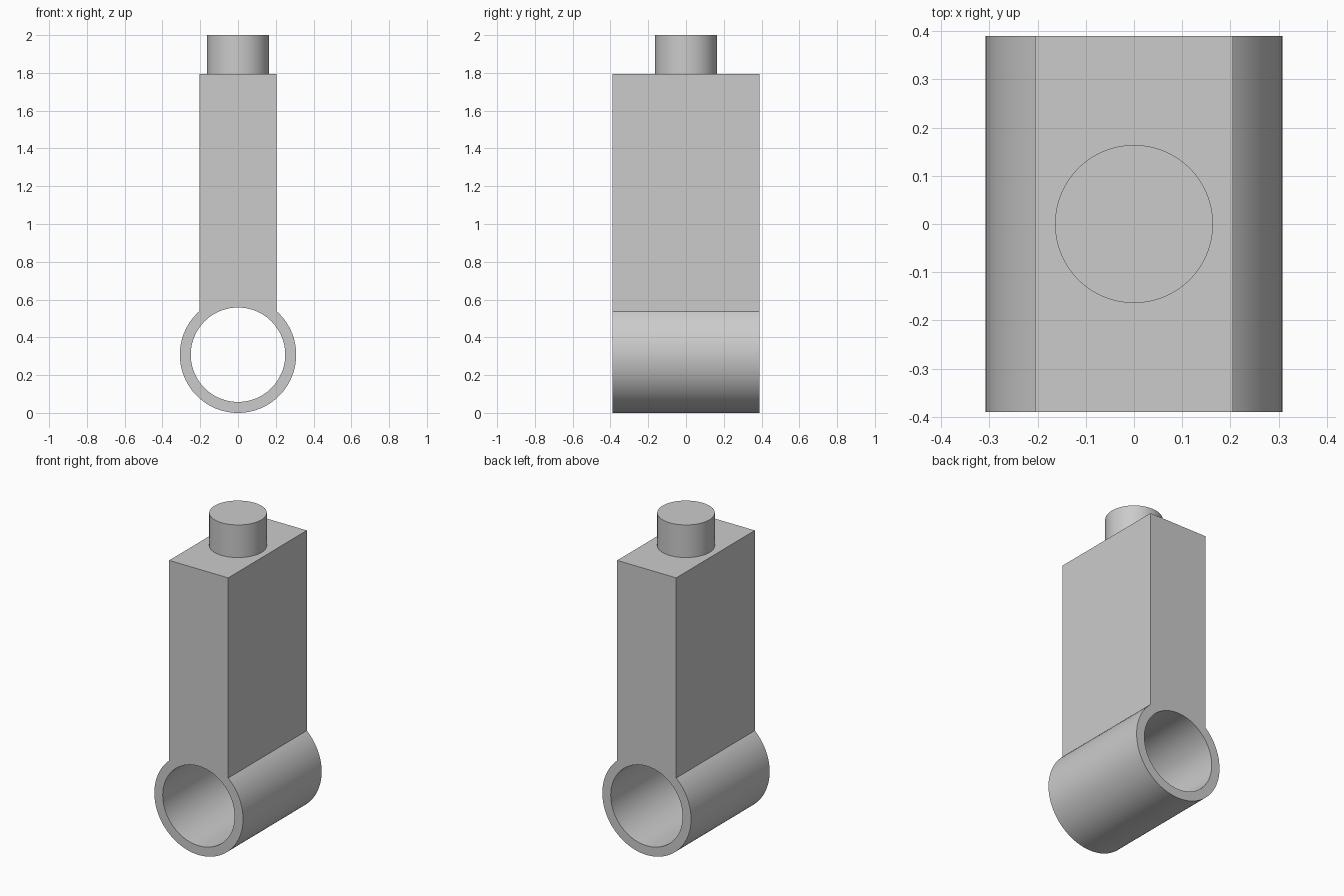
import bpy
import bmesh
from math import asin, cos, sin, pi, radians
from mathutils import Vector

RING_R, HOLE_R = 0.308, 0.25      # ring radii; the ring rests on the ground
HALF_W, HALF_D = 0.205, 0.39      # half width and half depth of the post
POST_TOP, TOP = 1.795, 2.0
PEG_R = 0.164
SEGMENTS = 96

cube = bpy.data.objects.get("Cube")
if cube:
    bpy.data.objects.remove(cube, do_unlink=True)

# Single grey material
grey = bpy.data.materials.new("light grey")
grey.use_nodes = True
colour = (0.6, 0.6, 0.6, 1)
grey.diffuse_color = colour
grey.node_tree.nodes["Principled BSDF"].inputs["Base Color"].default_value = colour


def arc(radius, start, sweep, count):
    """Points of an arc around the ring axis, on the front plane."""
    angles = [start + sweep * i / count for i in range(count + 1)]
    return [Vector((radius * cos(a), -HALF_D, RING_R + radius * sin(a))) for a in angles]


def add_loop(bm, points):
    verts = [bm.verts.new(p) for p in points]
    return [bm.edges.new((v, verts[i - 1])) for i, v in enumerate(verts)]


def finish(bm, name):
    bmesh.ops.recalc_face_normals(bm, faces=bm.faces[:])
    mesh = bpy.data.meshes.new(name)
    bm.to_mesh(mesh)
    bm.free()
    mesh.materials.append(grey)
    obj = bpy.data.objects.new(name, mesh)
    bpy.context.collection.objects.link(obj)
    bpy.ops.object.select_all(action="DESELECT")
    obj.select_set(True)
    bpy.context.view_layer.objects.active = obj
    bpy.ops.object.shade_smooth_by_angle(angle=radians(30))
    return obj


# Post and ring: one keyhole outline with a round hole, extruded front to back
join = pi / 2 - asin(HALF_W / RING_R)
outline = arc(RING_R, pi - join, pi + 2 * join, SEGMENTS)
outline += [Vector((x, -HALF_D, POST_TOP)) for x in (HALF_W, -HALF_W)]
hole = arc(HOLE_R, 0, 2 * pi, SEGMENTS)[:-1]

bm = bmesh.new()
edges = add_loop(bm, outline) + add_loop(bm, hole)
bmesh.ops.triangle_fill(bm, edges=edges, use_beauty=True, normal=(0, -1, 0))
front = bm.faces[:]
extruded = bmesh.ops.extrude_face_region(bm, geom=front, use_keep_orig=True)
back = [g for g in extruded["geom"] if isinstance(g, bmesh.types.BMVert)]
bmesh.ops.translate(bm, verts=back, vec=(0, 2 * HALF_D, 0))
finish(bm, "post_with_ring")

# Round peg on top of the post
bm = bmesh.new()
bmesh.ops.create_cone(bm, cap_ends=True, segments=64, radius1=PEG_R, radius2=PEG_R,
                      depth=TOP - POST_TOP)
bmesh.ops.translate(bm, verts=bm.verts[:], vec=(0, 0, (TOP + POST_TOP) / 2))
finish(bm, "top_peg")
